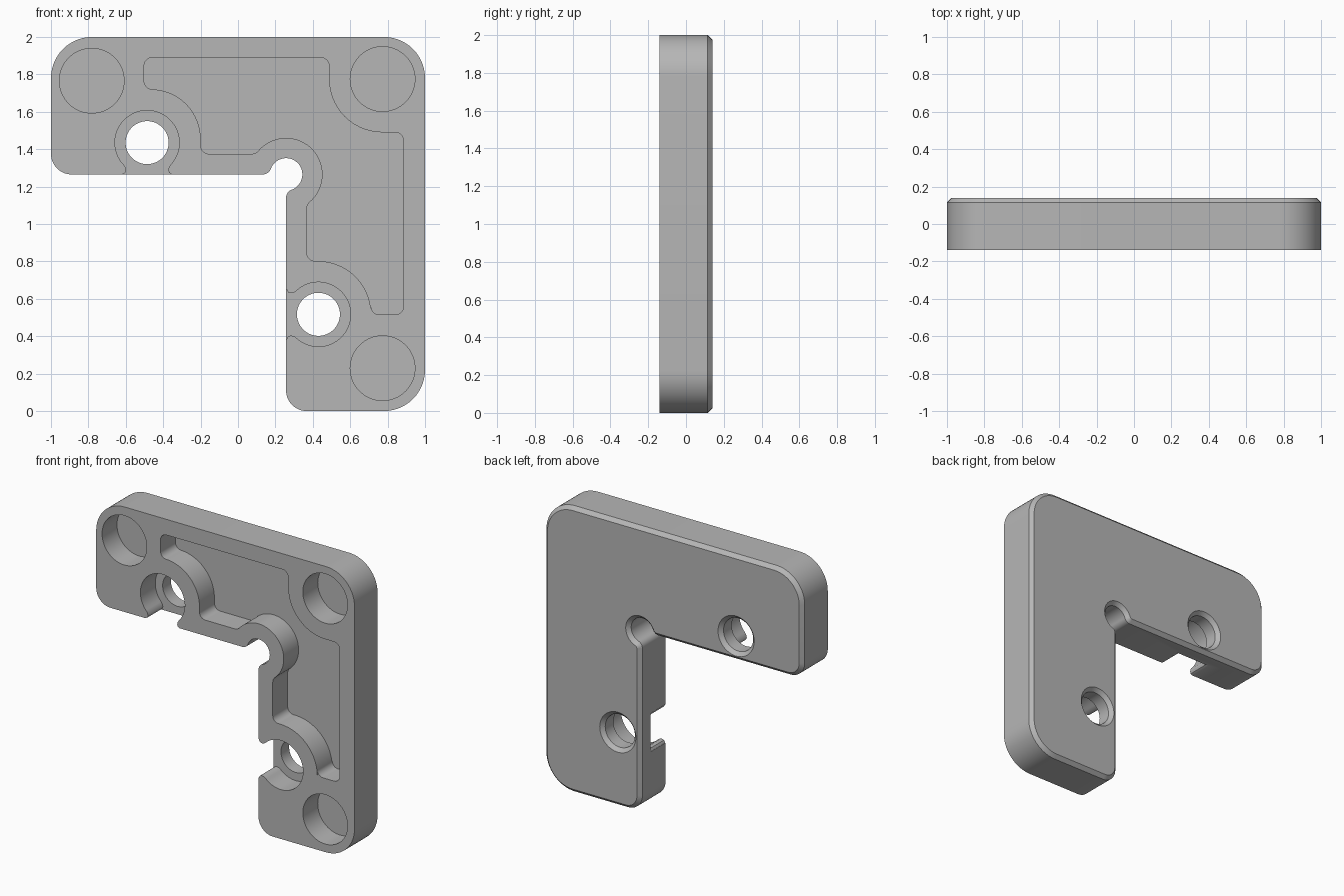
import bpy, bmesh, math
from mathutils import Vector

if "Cube" in bpy.data.objects:
    bpy.data.objects.remove(bpy.data.objects["Cube"])

FRONT, BACK, CHAMFER = -0.14, 0.14, 0.025
FLOOR = 0.025                      # depth plane of all front recesses
CORNER = (0.257, 1.265)            # inside corner of the L


def arc(c, r, a0, a1, n):
    return [(c[0] + r * math.cos(a0 + (a1 - a0) * i / n),
             c[1] + r * math.sin(a0 + (a1 - a0) * i / n)) for i in range(n + 1)]


def circle(c, r, n=64):
    return arc(c, r, 0, 2 * math.pi, n)[:-1]


def dedupe(pts):
    out = []
    for p in pts:
        if not out or (Vector(p) - Vector(out[-1])).length > 1e-4:
            out.append(p)
    if (Vector(out[0]) - Vector(out[-1])).length < 1e-4:
        out.pop()
    return out


def rounded(corners, n=14):
    """Closed outline; each (x, z, radius) corner becomes a fillet."""
    out = []
    for i, c in enumerate(corners):
        p = Vector(c[:2])
        if len(c) == 2:
            out.append(tuple(p))
            continue
        r = c[2]
        a = (Vector(corners[i - 1][:2]) - p).normalized()
        b = (Vector(corners[(i + 1) % len(corners)][:2]) - p).normalized()
        half = a.angle(b) / 2
        mid = p + (a + b).normalized() * (r / math.sin(half))
        s = p + a * (r / math.tan(half)) - mid
        e = p + b * (r / math.tan(half)) - mid
        a0 = math.atan2(s.y, s.x)
        sweep = (math.atan2(e.y, e.x) - a0 + math.pi) % (2 * math.pi) - math.pi
        out += arc(mid, r, a0, a0 + sweep, n)
    return dedupe(out)


def neck(radius, h, r):
    """Round bulge at the inside corner, blended into both legs of the L."""
    d = math.sqrt((radius + r) ** 2 - (h + r) ** 2)
    phi = math.atan2(-(h + r), d)
    half = arc((-d, h + r), r, -math.pi / 2, phi, 8)
    half += arc((0, 0), radius, phi + math.pi, math.pi / 4, 20)
    pts = half + [(v, u) for u, v in reversed(half)]
    return [(CORNER[0] + u, CORNER[1] + v) for u, v in pts]


def inset(pts, d):
    """Offset a counter-clockwise outline inwards."""
    out = []
    for i, p in enumerate(pts):
        p = Vector(p)
        a = (p - Vector(pts[i - 1])).normalized()
        b = (Vector(pts[(i + 1) % len(pts)]) - p).normalized()
        na, nb = Vector((-a.y, a.x)), Vector((-b.y, b.x))
        out.append(tuple(p + (na + nb) * (d / (1 + na.dot(nb)))))
    return out


def loft(name, rings):
    """Solid from matching outlines, each given as (outline, y)."""
    bm = bmesh.new()
    loops = [[bm.verts.new((x, y, z)) for x, z in pts] for pts, y in rings]
    for lo, hi in zip(loops, loops[1:]):
        for i in range(len(lo)):
            j = (i + 1) % len(lo)
            bm.faces.new((lo[i], lo[j], hi[j], hi[i]))
    bm.faces.new(loops[0])
    bm.faces.new(loops[-1])
    bmesh.ops.recalc_face_normals(bm, faces=bm.faces)
    me = bpy.data.meshes.new(name)
    bm.to_mesh(me)
    bm.free()
    ob = bpy.data.objects.new(name, me)
    bpy.context.collection.objects.link(ob)
    return ob


# L-shaped plate with chamfered back edge
outline = rounded([(-1, CORNER[1], 0.11)] + neck(0.087, 0, 0.046) +
                  [(CORNER[0], 0, 0.11), (1, 0, 0.22), (1, 2, 0.22), (-1, 2, 0.22)])
plate = loft("corner_bracket", [(outline, FRONT), (outline, BACK - CHAMFER),
                                (inset(outline, CHAMFER), BACK)])
cutters = []


def recess(name, pts):
    cutters.append(loft(name, [(pts, FRONT - 0.1), (pts, FLOOR)]))


# round blind sockets
for c in [(-0.782, 1.766), (0.773, 1.775), (0.773, 0.229)]:
    recess("socket_cutter", circle(c, 0.173))

# L-shaped weight-saving pocket
S, B = 0.045, 0.285
recess("pocket_cutter", rounded(
    [(-0.502, 1.72, S), (-0.2, 1.72, B - 0.02), (-0.2, 1.375, S)] + neck(0.195, 0.11, 0.049) +
    [(0.367, 0.802, S), (0.712, 0.802, B), (0.712, 0.515, S), (0.885, 0.515, S),
     (0.885, 1.49, S), (0.487, 1.49, B), (0.487, 1.89, S), (-0.502, 1.89, S)]))

# screw seats open to the inner edge, and chamfered through holes
lip = [(0.117, -0.13), (0.113, -0.147), (0.118, -0.162), (0.135, -0.171), (0.137, -0.22)]
a0 = math.atan2(-0.115, 0.128)
seat = arc((0, 0), 0.172, a0, math.pi - a0, 48)
seat += [(-u, v) for u, v in lip] + lip[::-1]
for c, swap in [((-0.486, 1.435), False), ((0.43, 0.517), True)]:
    recess("seat_cutter", [(c[0] + (v if swap else u), c[1] + (u if swap else v))
                           for u, v in seat])
    cutters.append(loft("hole_cutter", [
        (circle(c, 0.115), -0.05), (circle(c, 0.115), BACK - CHAMFER),
        (circle(c, 0.115 + 2 * CHAMFER), BACK + CHAMFER)]))

# carve every recess
bpy.context.view_layer.objects.active = plate
for cut in cutters:
    mod = plate.modifiers.new("cut", 'BOOLEAN')
    mod.operation, mod.solver, mod.object = 'DIFFERENCE', 'EXACT', cut
    bpy.ops.object.modifier_apply(modifier=mod.name)
    bpy.data.objects.remove(cut, do_unlink=True)

grey = bpy.data.materials.new("plain grey")
grey.diffuse_color = (0.47, 0.47, 0.47, 1)
grey.use_nodes = True
grey.node_tree.nodes["Principled BSDF"].inputs["Base Color"].default_value = grey.diffuse_color
plate.data.materials.clear()
plate.data.materials.append(grey)
for f in plate.data.polygons:
    f.material_index = 0
plate.select_set(True)
bpy.ops.object.shade_smooth_by_angle(angle=math.radians(30))
